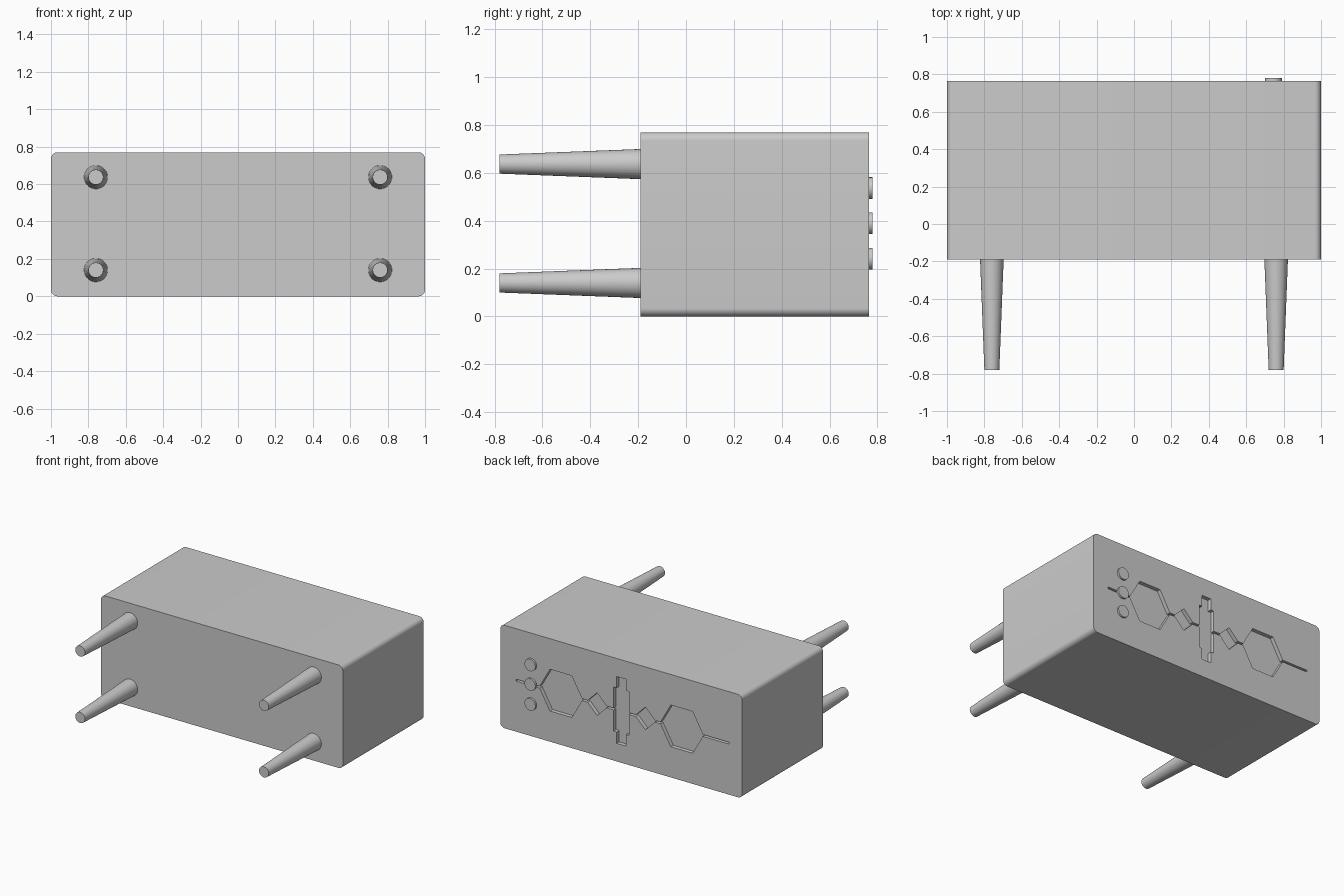
import bpy, bmesh, math
from mathutils import Matrix, Vector

cube = bpy.data.objects.get("Cube")
if cube:
    bpy.data.objects.remove(cube)

WIDTH, HEIGHT = 2.0, 0.77
FRONT, BACK = -0.19, 0.765
MID = HEIGHT / 2

grey = bpy.data.materials.new("plain_grey")
grey.use_nodes = True
grey.diffuse_color = (0.6, 0.6, 0.6, 1)
grey.node_tree.nodes["Principled BSDF"].inputs["Base Color"].default_value = (0.6, 0.6, 0.6, 1)


def finish(name, bm):
    """Turn a bmesh into a named, coloured object."""
    bmesh.ops.recalc_face_normals(bm, faces=bm.faces)
    mesh = bpy.data.meshes.new(name)
    bm.to_mesh(mesh)
    bm.free()
    mesh.materials.append(grey)
    obj = bpy.data.objects.new(name, mesh)
    bpy.context.collection.objects.link(obj)
    return obj


def smooth(obj):
    bpy.ops.object.select_all(action='DESELECT')
    obj.select_set(True)
    bpy.context.view_layer.objects.active = obj
    bpy.ops.object.shade_smooth_by_angle(angle=math.radians(30))


def rod(name, x, z, y0, y1, r0, r1):
    """Round bar along y, radius r0 at y0 and r1 at y1."""
    bm = bmesh.new()
    place = Matrix.Translation((x, (y0 + y1) / 2, z)) @ Matrix.Rotation(-math.pi / 2, 4, 'X')
    bmesh.ops.create_cone(bm, cap_ends=True, segments=48, radius1=r0, radius2=r1,
                          depth=y1 - y0, matrix=place)
    smooth(finish(name, bm))


# Cabinet body: block with its four lengthwise edges rounded
bm = bmesh.new()
size = Matrix.Diagonal((WIDTH, BACK - FRONT, HEIGHT, 1))
bmesh.ops.create_cube(bm, size=1, matrix=Matrix.Translation((0, (FRONT + BACK) / 2, MID)) @ size)
along_y = [e for e in bm.edges if abs(e.verts[0].co.y - e.verts[1].co.y) > 0.5]
bmesh.ops.bevel(bm, geom=along_y, offset=0.035, segments=8, profile=0.5, affect='EDGES')
body = finish("cabinet_body", bm)

# Recessed ornament on the back: upper outline of one half, mirrored both ways
t = 0.007
half = [(0.675, t), (0.59, 0.156), (0.41, 0.156), (0.325, t),      # hexagon
        (0.278, t), (0.2, 0.085), (0.122, t),                      # diamond
        (0.064, t), (0.064, 0.165), (0.038, 0.165), (0.038, 0.25)]  # stepped bar
upper = [(0.87, t)] + half + [(-x, h) for x, h in reversed(half)] + [(-0.89, t)]
outline = upper + [(x, -h) for x, h in reversed(upper)]
bm = bmesh.new()
face = bm.faces.new([bm.verts.new((x, BACK - 0.03, MID + h)) for x, h in outline])
solid = bmesh.ops.extrude_face_region(bm, geom=[face])
bmesh.ops.translate(bm, vec=Vector((0, 0.1, 0)),
                    verts=[v for v in solid["geom"] if isinstance(v, bmesh.types.BMVert)])
cutter = finish("ornament_cutter", bm)
cutter.hide_render = True

cut = body.modifiers.new("ornament", 'BOOLEAN')
cut.operation = 'DIFFERENCE'
cut.solver = 'EXACT'
cut.object = cutter
bpy.ops.object.select_all(action='DESELECT')
body.select_set(True)
bpy.context.view_layer.objects.active = body
bpy.ops.object.modifier_apply(modifier=cut.name)
bpy.data.objects.remove(cutter)
smooth(body)

# Tapered legs
for side, x in (("left", 0.76), ("right", -0.76)):
    for level, z in (("lower", 0.14), ("upper", 0.637)):
        rod(f"{side}_{level}_leg", x, z, -0.78, FRONT, 0.04, 0.063)

# Three round knobs on the back
for level, z in (("lower", 0.242), ("middle", 0.39), ("upper", 0.537)):
    rod(f"{level}_knob", 0.745, z, BACK - 0.005, 0.78, 0.045, 0.045)
